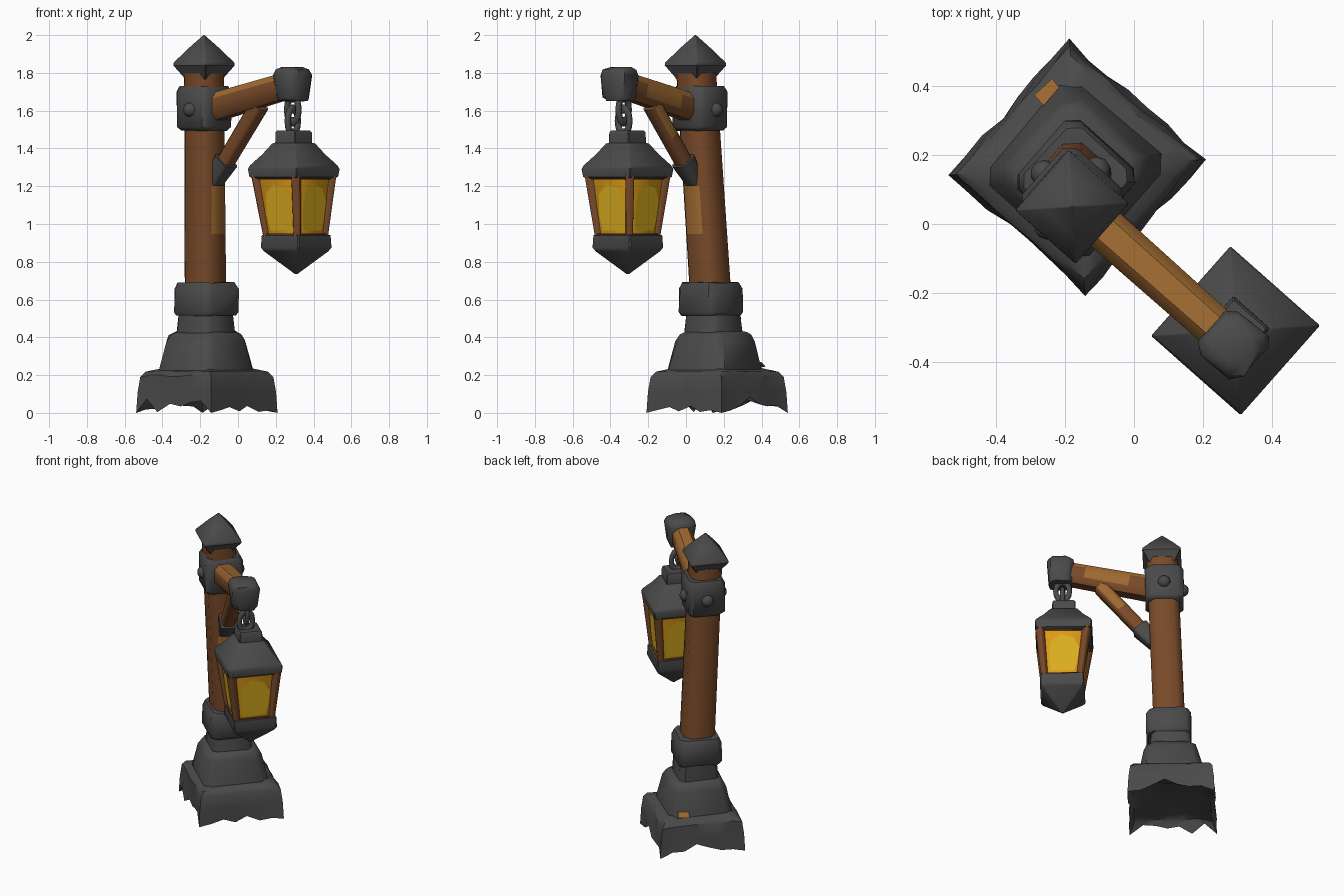
import bpy, bmesh, math, random
from mathutils import Vector

if "Cube" in bpy.data.objects:
    bpy.data.objects.remove(bpy.data.objects["Cube"])

random.seed(4)
A = math.radians(-41.5)                      # heading of the arm
U = Vector((math.cos(A), math.sin(A), 0))
V = Vector((-math.sin(A), math.cos(A), 0))
R2 = math.sqrt(2)


def material(name, rgb):
    m = bpy.data.materials.new(name)
    m.diffuse_color = (*rgb, 1)
    m.use_nodes = True
    m.node_tree.nodes["Principled BSDF"].inputs["Base Color"].default_value = m.diffuse_color
    return m


IRON = material("dark grey stone", (0.069, 0.069, 0.07))
WOOD = material("brown wood", (0.19, 0.068, 0.022))
WORN = material("worn light wood", (0.34, 0.14, 0.03))
AMBER = material("amber glass", (0.72, 0.32, 0.008))
GLOW = material("yellow glow", (0.7, 0.42, 0.014))


def finish(name, bm, mats, angle=47):
    bmesh.ops.recalc_face_normals(bm, faces=bm.faces)
    me = bpy.data.meshes.new(name)
    bm.to_mesh(me)
    bm.free()
    ob = bpy.data.objects.new(name, me)
    bpy.context.collection.objects.link(ob)
    for m in mats:
        me.materials.append(m)
    bpy.ops.object.select_all(action='DESELECT')
    ob.select_set(True)
    bpy.context.view_layer.objects.active = ob
    bpy.ops.object.shade_smooth_by_angle(angle=math.radians(angle))
    return ob


def loft(name, rings, mats, rule=None, jitter=0.0, angle=47):
    """Skin a stack of point rings and close both ends."""
    bm = bmesh.new()
    loops = []
    for ring in rings:
        loops.append([bm.verts.new(p + Vector([random.uniform(-jitter, jitter) for _ in range(3)]))
                      for p in ring])
    n = len(loops[0])
    for a, b in zip(loops, loops[1:]):
        for i in range(n):
            bm.faces.new((a[i], a[(i + 1) % n], b[(i + 1) % n], b[i]))
    bm.faces.new(loops[0])
    bm.faces.new(loops[-1])
    bmesh.ops.recalc_face_normals(bm, faces=bm.faces)
    bm.normal_update()
    if rule:
        for f in bm.faces:
            f.material_index = rule(f)
    return finish(name, bm, mats, angle)


def octo(h, c):
    """Square with chamfered corners, in 2D."""
    k = h - c
    return [(h, -k), (h, k), (k, h), (-k, h), (-h, k), (-h, -k), (-k, -h), (k, -h)]


def ring(x, y, z, d, c=0.03):
    """Horizontal chamfered square; d is the half width along its diagonal."""
    c = min(c, d * 0.6)
    h = (d * R2 + c) / 2
    return [Vector((x, y, z)) + U * a + V * b for a, b in octo(h, c)]


def tower(name, x, y, profile, mats, c=0.03, **kw):
    return loft(name, [ring(x, y, z, d, c) for z, d in profile], mats, **kw)


def beam(name, p1, p2, h1, h2, c, mats, stops=(0, 1), rule=None, width=1.0):
    p1, p2 = Vector(p1), Vector(p2)
    d = (p2 - p1).normalized()
    side = d.cross(Vector((0, 0, 1))).normalized()
    up = side.cross(d)
    rings = [[p1.lerp(p2, t) + side * a * width + up * b
              for a, b in octo(h1 + (h2 - h1) * t, c)] for t in stops]
    return loft(name, rings, mats, rule)


# Rough bottom stone with a broken lower edge
def rough(d, z, wob, ztop=0.0, n=7):
    pts = []
    mid = Vector((-0.165, 0.165, 0))
    corners = [mid + (U * a + V * b) * d / R2 for a, b in ((1, -1), (1, 1), (-1, 1), (-1, -1))]
    for k in range(4):
        for i in range(n):
            p = corners[k].lerp(corners[(k + 1) % 4], i / n)
            if i:
                p += (mid - p).normalized() * random.uniform(-wob * 0.3, wob)
            p.z = z + (random.uniform(0, ztop) if i else 0)
            pts.append(p)
    return pts


loft("foot_stone", [rough(0.29, 0.085, 0.02, 0.02), rough(0.335, 0.07, 0.01, 0.02),
                    rough(0.375, 0.0, 0.014, 0.085), rough(0.367, 0.11, 0.012),
                    rough(0.353, 0.19, 0.006, 0.012), rough(0.325, 0.218, 0.005),
                    rough(0.22, 0.24, 0)], [IRON], angle=35)
tower("stepped_stone", -0.17, 0.155, [(0.15, 0.262), (0.22, 0.25), (0.38, 0.207), (0.415, 0.19),
                                     (0.43, 0.16)], [IRON], c=0.04, jitter=0.006)
tower("neck_stone", -0.17, 0.145, [(0.38, 0.16), (0.44, 0.152), (0.56, 0.138)], [IRON], jitter=0.003)
tower("post_socket", -0.168, 0.132, [(0.515, 0.155), (0.535, 0.17), (0.655, 0.168), (0.69, 0.15),
                                    (0.692, 0.09)], [IRON], c=0.03, jitter=0.004)
# Small worn patch where the rear of the step meets the foot
patch = bmesh.new()
patch.faces.new([patch.verts.new(Vector((-0.17, 0.155, z)) + U * u + V * v)
                 for u, v, z in ((-0.236, 0.085, 0.24), (-0.228, 0.155, 0.245),
                                 (-0.196, 0.15, 0.27), (-0.194, 0.08, 0.262))])
finish("base_patch", patch, [WORN])


# Leaning timber post, worn on the lantern side
def post_rule(f):
    z = f.calc_center_median().z
    return int(0.94 < z < 1.2 and f.normal.dot(U) > 0.9)


loft("post", [ring(-0.172 - 0.008 * t, 0.132 - 0.078 * t, 0.6 + 1.2 * t, 0.108 - 0.004 * t, 0.04)
              for t in (0, 0.29, 0.5, 0.75, 1)], [WOOD, WORN], post_rule)

# Iron collar with bolts, and the pointed cap
CX, CY = -0.18, 0.075
tower("upper_collar", CX, CY, [(1.495, 0.12), (1.515, 0.142), (1.70, 0.145), (1.73, 0.125)],
      [IRON], c=0.03, jitter=0.003)
for i, d in enumerate((-U, V, -V)):
    bpy.ops.mesh.primitive_ico_sphere_add(subdivisions=2, radius=0.04,
                                          location=Vector((CX, CY, 1.605)) + d * 0.108)
    bolt = bpy.context.object
    bolt.name = "collar_bolt_%d" % (i + 1)
    bolt.data.materials.append(IRON)
    bpy.ops.object.shade_smooth_by_angle(angle=math.radians(40))
tower("post_cap", -0.18, 0.05, [(1.765, 0.10), (1.78, 0.11), (1.84, 0.163), (1.855, 0.16),
                                (1.93, 0.082), (2.0, 0.003)], [IRON], c=0.004, angle=35)


# Arm, its iron end and the diagonal brace
def arm_rule(f):
    t = f.calc_center_median().dot(U)
    return int(f.normal.z > 0.6 or (f.normal.dot(V) > 0.8 and 0.1 < t < 0.36))


beam("arm", (-0.18, 0.07, 1.60), (0.27, -0.33, 1.735), 0.074, 0.068, 0.034, [WOOD, WORN],
     (0, 0.35, 0.8, 1), arm_rule, 0.88)
tower("arm_end", 0.29, -0.35, [(1.655, 0.075), (1.675, 0.086), (1.79, 0.098), (1.815, 0.088),
                               (1.832, 0.055)], [IRON], c=0.03, jitter=0.006)
beam("brace", (-0.10, 0.02, 1.27), (0.115, -0.18, 1.63), 0.04, 0.042, 0.014, [WOOD, WORN],
     (0, 0.55, 1), lambda f: int(f.normal.dot(V) > 0.8 and f.calc_center_median().z > 1.45))
beam("brace_foot", (-0.125, 0.045, 1.23), (-0.062, -0.015, 1.335), 0.042, 0.052, 0.012, [IRON])

# Chain links
LX, LY = 0.295, -0.315
for i, (z, turn) in enumerate(((1.605, 0), (1.545, math.pi / 2))):
    bpy.ops.mesh.primitive_torus_add(location=(0.29, -0.33, z), rotation=(math.pi / 2, 0, A + turn),
                                     major_segments=14, minor_segments=8,
                                     major_radius=0.042, minor_radius=0.016)
    link = bpy.context.object
    link.name = "chain_link_%d" % (i + 1)
    link.scale.y = 1.55
    link.data.materials.append(IRON)
    bpy.ops.object.shade_smooth_by_angle(angle=math.radians(60))

# Lantern roof and pointed bottom
tower("lantern_roof", LX, LY + 0.005, [(1.24, 0.215), (1.25, 0.235), (1.29, 0.243), (1.31, 0.232),
                                       (1.37, 0.165), (1.425, 0.115), (1.43, 0.098), (1.485, 0.096),
                                       (1.495, 0.086)], [IRON], c=0.004, angle=35)
tower("lantern_bottom", 0.308, -0.308, [(0.945, 0.165), (0.94, 0.182), (0.875, 0.187), (0.855, 0.17),
                                        (0.735, 0.006)], [IRON], c=0.006, angle=35)

# Glass body, corner bars, rails and glowing spots
B, T = Vector((0.305, -0.31, 0.93)), Vector((LX, -0.31, 1.26))
DB, DT = 0.158, 0.208
loft("lantern_glass", [ring(*B, DB, 0.002), ring(*T, DT, 0.002)], [AMBER])
tower("lower_rail", B.x, B.y, [(0.93, 0.168), (0.95, 0.17)], [WOOD], c=0.01)
tower("upper_rail", T.x, T.y, [(1.235, 0.21), (1.26, 0.214)], [WOOD], c=0.01)
SPOT = [(-0.07, 0.035), (0.07, 0.035), (0.088, 0.1), (0.098, 0.19), (0.06, 0.26),
        (-0.02, 0.28), (-0.075, 0.23), (-0.085, 0.12)]
for k in range(4):
    ang = A + math.pi / 4 + k * math.pi / 2
    out = Vector((math.cos(ang), math.sin(ang), 0))
    beam("corner_bar_%d" % (k + 1), B + out * (DB - 0.006), T + out * (DT - 0.006),
         0.018, 0.023, 0.005, [WOOD])
    # yellow spot on the pane beside this bar
    ang = A + k * math.pi / 2
    nrm = Vector((math.cos(ang), math.sin(ang), 0))
    tan = Vector((-nrm.y, nrm.x, 0))
    bm = bmesh.new()
    spot = []
    for s, h in SPOT:
        t = h / 0.33
        spot.append(bm.verts.new(B.lerp(T, t) + nrm * ((DB + (DT - DB) * t) / R2 + 0.005) + tan * s))
    f = bm.faces.new(spot)
    bm.normal_update()
    if f.normal.dot(nrm) < 0:
        f.normal_flip()
    finish("glow_spot_%d" % (k + 1), bm, [GLOW])
